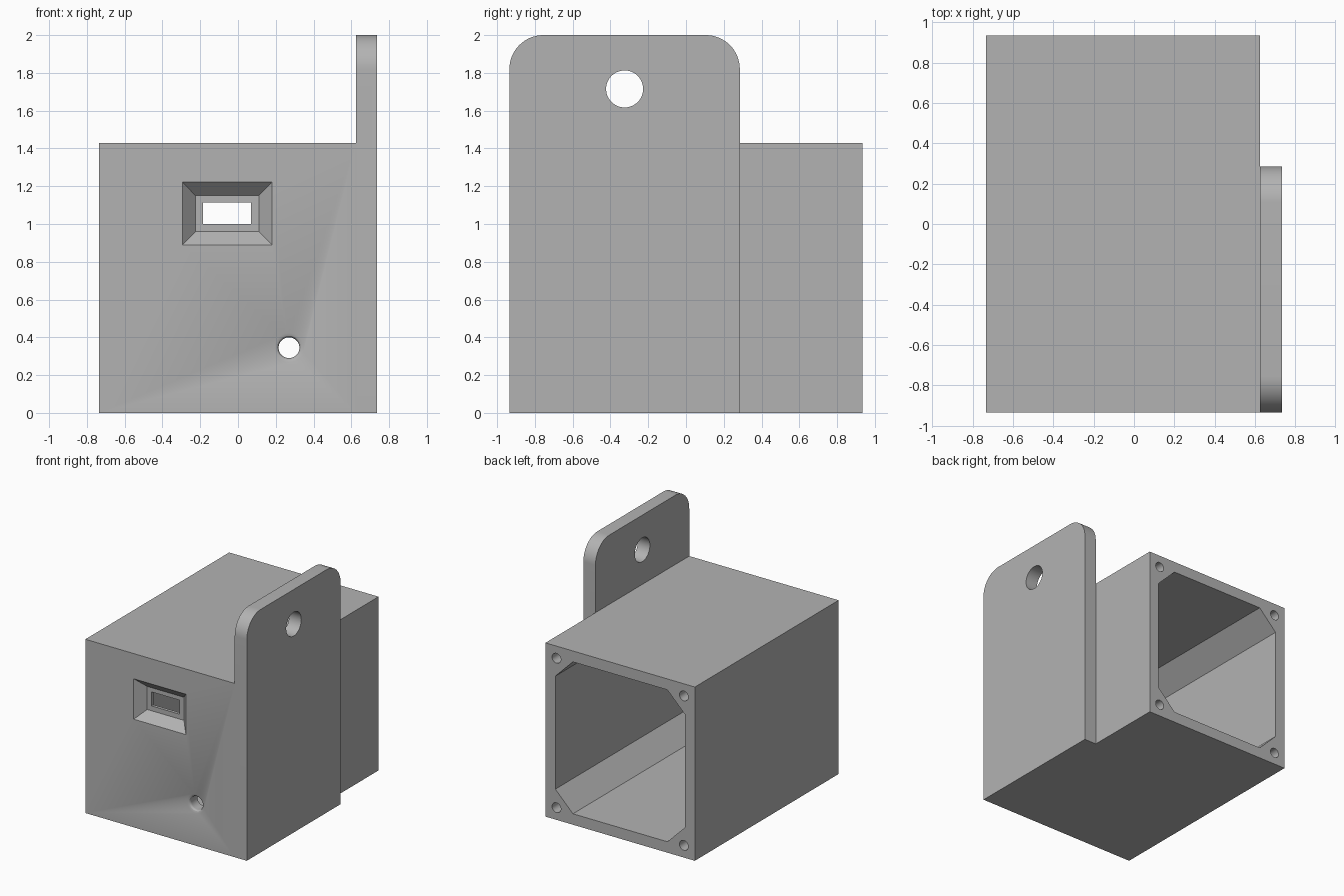
import bpy
import bmesh
import math
from mathutils import Matrix, Vector

cube = bpy.data.objects.get("Cube")
if cube:
    bpy.data.objects.remove(cube, do_unlink=True)

grey = bpy.data.materials.new("plain_grey")
grey.use_nodes = True
GREY = (0.45, 0.45, 0.45, 1)
grey.diffuse_color = GREY
grey.node_tree.nodes["Principled BSDF"].inputs["Base Color"].default_value = GREY

# Overall dimensions
LEFT, RIGHT, OUTER = -0.735, 0.625, 0.735
FRONT, BACK = -0.935, 0.935
HEIGHT, TOP = 1.43, 2.0
WALL = 0.09


def loft(name, rings):
    """Closed solid through equally sized rings of points."""
    bm = bmesh.new()
    loops = [[bm.verts.new(p) for p in ring] for ring in rings]
    n = len(loops[0])
    for a, b in zip(loops, loops[1:]):
        for i in range(n):
            j = (i + 1) % n
            bm.faces.new((a[i], a[j], b[j], b[i]))
    bm.faces.new(loops[0])
    bm.faces.new(loops[-1])
    bmesh.ops.recalc_face_normals(bm, faces=bm.faces)
    mesh = bpy.data.meshes.new(name)
    bm.to_mesh(mesh)
    bm.free()
    mesh.materials.append(grey)
    obj = bpy.data.objects.new(name, mesh)
    bpy.context.collection.objects.link(obj)
    return obj


def rect(x0, x1, z0, z1, y):
    return [(x0, y, z0), (x1, y, z0), (x1, y, z1), (x0, y, z1)]


def circle(x, y, z, r, n=48):
    return [(x + r * math.cos(2 * math.pi * i / n), y,
             z + r * math.sin(2 * math.pi * i / n)) for i in range(n)]


def combine(target, tool, operation):
    mod = target.modifiers.new(tool.name, "BOOLEAN")
    mod.object, mod.operation, mod.solver = tool, operation, "EXACT"
    bpy.ops.object.select_all(action="DESELECT")
    bpy.context.view_layer.objects.active = target
    target.select_set(True)
    bpy.ops.object.modifier_apply(modifier=mod.name)
    bpy.data.objects.remove(tool, do_unlink=True)


# Main box
body = loft("enclosure", [rect(LEFT, RIGHT, 0, HEIGHT, y) for y in (FRONT, BACK)])

# Side mounting plate with rounded top corners
R, PLATE_BACK = 0.18, 0.285
outline = [(FRONT, 0), (PLATE_BACK, 0)]
for cy, start in ((PLATE_BACK - R, 0), (FRONT + R, 90)):
    for k in range(17):
        a = math.radians(start + 90 * k / 16)
        outline.append((cy + R * math.cos(a), TOP - R + R * math.sin(a)))
plate = loft("mounting_plate", [[(x, y, z) for y, z in outline] for x in (RIGHT, OUTER)])
combine(body, plate, "UNION")

# Hanging hole through the plate
hole = loft("plate_hole", [[(x, -0.325 + p[0], 1.715 + p[2]) for p in circle(0, 0, 0, 0.098)]
                           for x in (RIGHT - 0.02, OUTER + 0.1)])
combine(body, hole, "DIFFERENCE")

# Chamfered cavity, open at the back
x0, x1, z0, z1, c = LEFT + WALL, RIGHT - WALL, WALL, HEIGHT - WALL, 0.16
octagon = [(x0 + c, z0), (x1 - c, z0), (x1, z0 + c), (x1, z1 - c),
           (x1 - c, z1), (x0 + c, z1), (x0, z1 - c), (x0, z0 + c)]
cavity = loft("cavity", [[(x, y, z) for x, z in octagon] for y in (FRONT + 0.1, BACK + 0.1)])
combine(body, cavity, "DIFFERENCE")

# Screw holes in the four back corners
for x in (LEFT + 0.1, RIGHT - 0.1):
    for z in (0.1, HEIGHT - 0.1):
        screw = loft("screw_hole", [circle(x, y, z, 0.04, 32) for y in (BACK - 0.4, BACK + 0.1)])
        combine(body, screw, "DIFFERENCE")

# Tapered socket recess and its slot
recess = loft("socket_recess", [rect(-0.365, 0.25, 0.82, 1.295, FRONT - 0.075),
                                rect(-0.225, 0.11, 0.96, 1.15, FRONT + 0.075)])
combine(body, recess, "DIFFERENCE")
slot = loft("socket_slot", [rect(-0.185, 0.07, 1.0, 1.115, y) for y in (FRONT - 0.1, FRONT + 0.2)])
combine(body, slot, "DIFFERENCE")

# Small front hole with a rounded rim
rim = [(FRONT - 0.05, 0.078), (FRONT, 0.078)]
for k in range(1, 7):
    a = math.radians(15 * k)
    rim.append((FRONT + 0.023 * math.sin(a), 0.055 + 0.023 * (1 - math.sin(a)) ** 1.0
                if k == 6 else 0.078 - 0.023 * math.sqrt(1 - (1 - math.sin(a)) ** 2)))
rim.append((FRONT + 0.2, 0.055))
cable = loft("cable_hole", [circle(0.27, y, 0.345, r) for y, r in rim])
combine(body, cable, "DIFFERENCE")

# Clean flat faces and smooth the curved ones
bm = bmesh.new()
bm.from_mesh(body.data)
bmesh.ops.remove_doubles(bm, verts=bm.verts, dist=0.0001)
bmesh.ops.dissolve_limit(bm, angle_limit=math.radians(0.5), verts=bm.verts, edges=bm.edges)
bm.to_mesh(body.data)
bm.free()
bpy.ops.object.select_all(action="DESELECT")
body.select_set(True)
bpy.context.view_layer.objects.active = body
bpy.ops.object.shade_smooth_by_angle(angle=math.radians(30))
